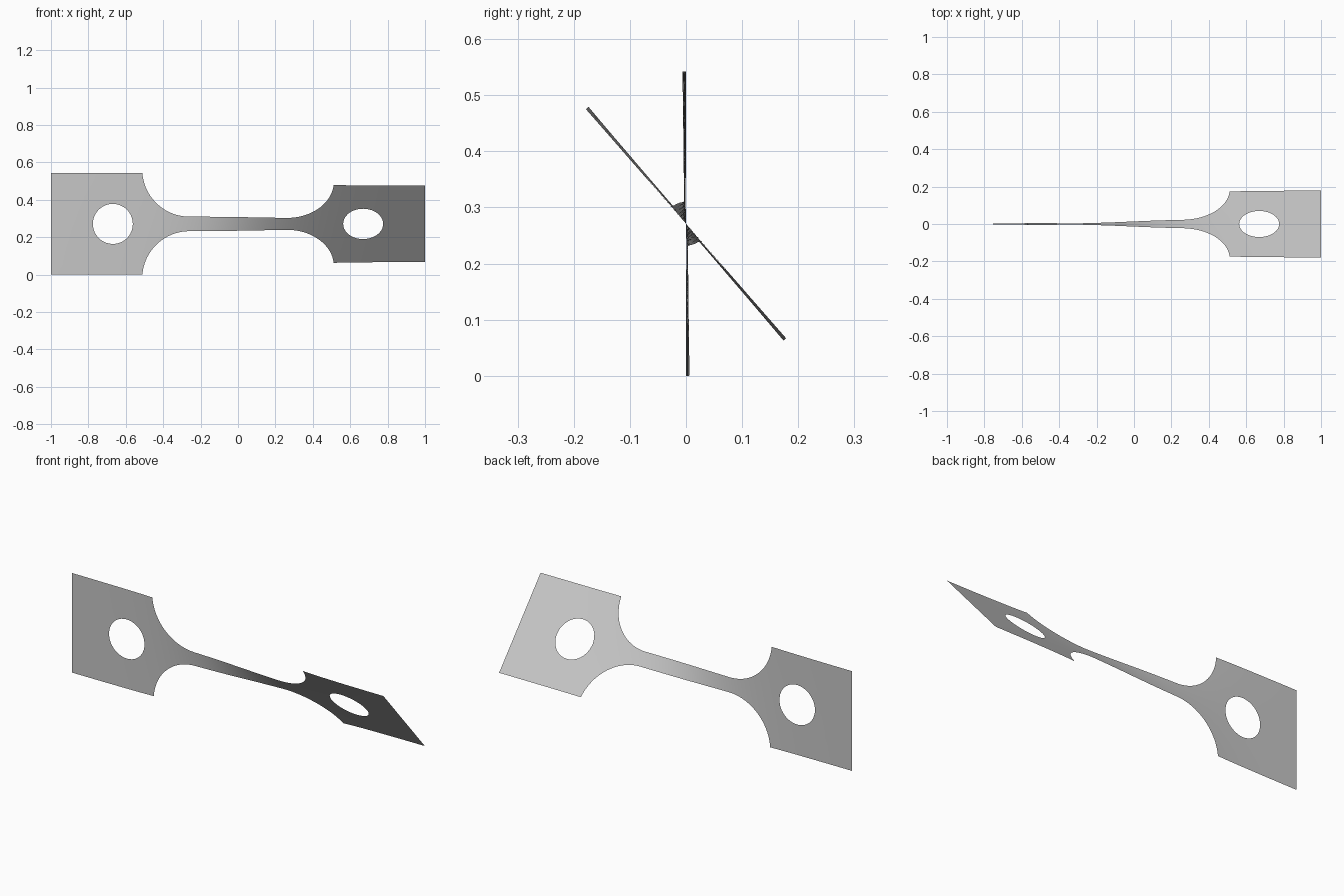
import bpy
import bmesh
import math
from mathutils import Vector

cube = bpy.data.objects.get("Cube")
if cube:
    bpy.data.objects.remove(cube, do_unlink=True)

HALF = 0.271            # half height of the end plates
NECK = 0.039            # half height of the neck
RADIUS = 0.252          # shoulder fillet radius
FILLET_X = 0.26         # where the fillets meet the neck
HOLE_X, HOLE_R = 0.669, 0.107
ROWS, RINGS = 12, 5
TWIST = math.radians(20.6)

start = math.asin((NECK + RADIUS - HALF) / RADIUS)
EDGE = FILLET_X + RADIUS * math.cos(start)   # inner edge of the plates


def add_grid(bm, columns, closed=False):
    """Skin a list of equally long point columns with quads."""
    cols = [[bm.verts.new((x, 0, h)) for x, h in col] for col in columns]
    if closed:
        cols.append(cols[0])
    for a, b in zip(cols, cols[1:]):
        for j in range(len(a) - 1):
            bm.faces.new((a[j], b[j], b[j + 1], a[j + 1]))


def end_plate(bm, side):
    """Square plate with a round hole, as rings from the hole to the border."""
    corners = [(EDGE, -HALF), (1, -HALF), (1, HALF), (EDGE, HALF)]
    centre = Vector((HOLE_X, 0))
    columns = []
    for k in range(4):
        p, q = Vector(corners[k]), Vector(corners[(k + 1) % 4])
        for i in range(ROWS):
            border = p.lerp(q, i / ROWS)
            hole = centre + (border - centre).normalized() * HOLE_R
            ring = [hole.lerp(border, r / RINGS) for r in range(RINGS + 1)]
            columns.append([(side * v.x, v.y) for v in ring])
    add_grid(bm, columns, closed=True)


def neck(bm):
    """Thin strip with round shoulders flaring out to both plates."""
    arc = []
    for i in range(21):
        t = start + (math.pi / 2 - start) * i / 20
        arc.append((FILLET_X + RADIUS * math.cos(t),
                    NECK + RADIUS - RADIUS * math.sin(t)))
    left = [(-x, h) for x, h in arc]
    bar = [(FILLET_X * (i / 10 - 1), NECK) for i in range(1, 20)]
    stations = left + bar + arc[::-1]
    add_grid(bm, [[(x, h * (2 * j / ROWS - 1)) for j in range(ROWS + 1)]
                  for x, h in stations])


bm = bmesh.new()
neck(bm)
for side in (-1, 1):
    end_plate(bm, side)
bmesh.ops.remove_doubles(bm, verts=bm.verts, dist=0.0005)
bmesh.ops.recalc_face_normals(bm, faces=bm.faces)
bm.faces.ensure_lookup_table()
if bm.faces[0].normal.y > 0:
    bmesh.ops.reverse_faces(bm, faces=bm.faces)

# Twist about the long axis, mostly within the neck
for v in bm.verts:
    angle = TWIST * (1 + math.tanh(3.3 * v.co.x))
    h = v.co.z
    v.co.y = -h * math.sin(angle)
    v.co.z = HALF + h * math.cos(angle)

mesh = bpy.data.meshes.new("twisted_strip")
bm.to_mesh(mesh)
bm.free()
strip = bpy.data.objects.new("twisted_strip", mesh)
bpy.context.collection.objects.link(strip)

grey = bpy.data.materials.new("light_grey")
grey.use_nodes = True
colour = (0.57, 0.57, 0.57, 1)
grey.diffuse_color = colour
grey.node_tree.nodes["Principled BSDF"].inputs["Base Color"].default_value = colour
mesh.materials.append(grey)

for poly in mesh.polygons:
    poly.use_smooth = True
